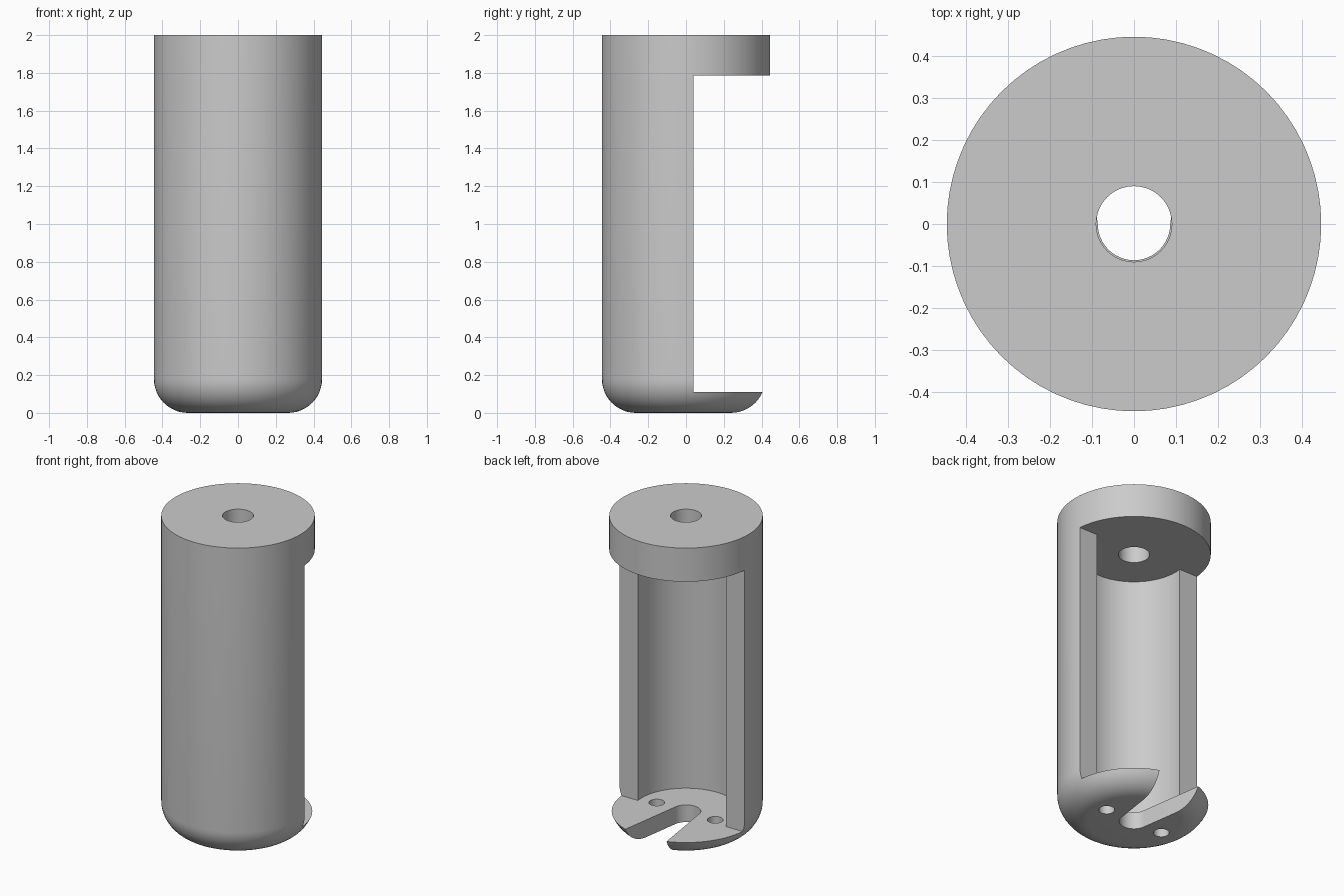
import bpy, bmesh, math

if "Cube" in bpy.data.objects:
    bpy.data.objects.remove(bpy.data.objects["Cube"])

R, H, FILLET = 0.445, 2.0, 0.18      # outer shell
FLOOR, CEILING = 0.11, 1.785         # opening limits
BORE, CUT_Y = 0.315, 0.04

grey = bpy.data.materials.new("light grey")
grey.use_nodes = True
colour = (0.6, 0.6, 0.6, 1)
grey.diffuse_color = colour
grey.node_tree.nodes["Principled BSDF"].inputs["Base Color"].default_value = colour


def make_object(name, bm):
    bmesh.ops.recalc_face_normals(bm, faces=bm.faces)
    mesh = bpy.data.meshes.new(name)
    bm.to_mesh(mesh)
    bm.free()
    mesh.materials.append(grey)
    obj = bpy.data.objects.new(name, mesh)
    bpy.context.collection.objects.link(obj)
    return obj


def prism(name, outline, z0, z1):
    """Extrude a flat outline upwards."""
    bm = bmesh.new()
    face = bm.faces.new([bm.verts.new((x, y, z0)) for x, y in outline])
    new = bmesh.ops.extrude_face_region(bm, geom=[face])["geom"]
    verts = [v for v in new if isinstance(v, bmesh.types.BMVert)]
    bmesh.ops.translate(bm, verts=verts, vec=(0, 0, z1 - z0))
    return make_object(name, bm)


def arc(radius, start, end, n, cx=0.0):
    steps = [math.radians(start + (end - start) * i / n) for i in range(n + 1)]
    return [(cx + radius * math.cos(a), radius * math.sin(a)) for a in steps]


def circle(radius, n, cx=0.0):
    return arc(radius, 0, 360, n, cx)[:-1]


# Body: lathed profile with a rounded lower rim
profile = [(0, 0)]
profile += [(R - FILLET + x, FILLET + z) for x, z in arc(FILLET, -90, 0, 12)]
profile += [(R, H), (0, H)]
bm = bmesh.new()
verts = [bm.verts.new((x, 0, z)) for x, z in profile]
edges = [bm.edges.new(pair) for pair in zip(verts, verts[1:])]
bmesh.ops.spin(bm, geom=verts + edges, axis=(0, 0, 1), cent=(0, 0, 0),
               angle=math.tau, steps=72)
bmesh.ops.remove_doubles(bm, verts=bm.verts, dist=1e-4)
bmesh.ops.dissolve_limit(bm, angle_limit=0.001, verts=bm.verts, edges=bm.edges)
body = make_object("open_holder_body", bm)

# Cutters: rear opening with bore, cap hole, flared floor slot, screw holes
edge_x = math.sqrt(BORE ** 2 - CUT_Y ** 2)
start = math.degrees(math.atan2(CUT_Y, edge_x))
opening = [(1, 1), (-1, 1), (-1, CUT_Y)]
opening += arc(BORE, 180 - start, 360 + start, 48) + [(1, CUT_Y)]
slot = arc(0.086, 180, 360, 24) + [(0.16, 0.5), (-0.16, 0.5)]
cutters = [
    prism("opening_cutter", opening, FLOOR, CEILING),
    prism("cap_hole_cutter", circle(0.09, 40), CEILING - 0.1, H + 0.1),
    prism("slot_cutter", slot, -0.1, FLOOR + 0.1),
]
for side, x in (("left", 0.207), ("right", -0.207)):
    cutters.append(prism(side + "_screw_hole_cutter", circle(0.046, 24, x),
                         -0.1, FLOOR + 0.1))

bpy.ops.object.select_all(action="DESELECT")
bpy.context.view_layer.objects.active = body
body.select_set(True)
for cutter in cutters:
    cutter.hide_render = True
    mod = body.modifiers.new(cutter.name, "BOOLEAN")
    mod.operation, mod.solver, mod.object = "DIFFERENCE", "EXACT", cutter
    bpy.ops.object.modifier_apply(modifier=mod.name)
    bpy.data.objects.remove(cutter)

bpy.ops.object.shade_smooth_by_angle(angle=math.radians(25))
